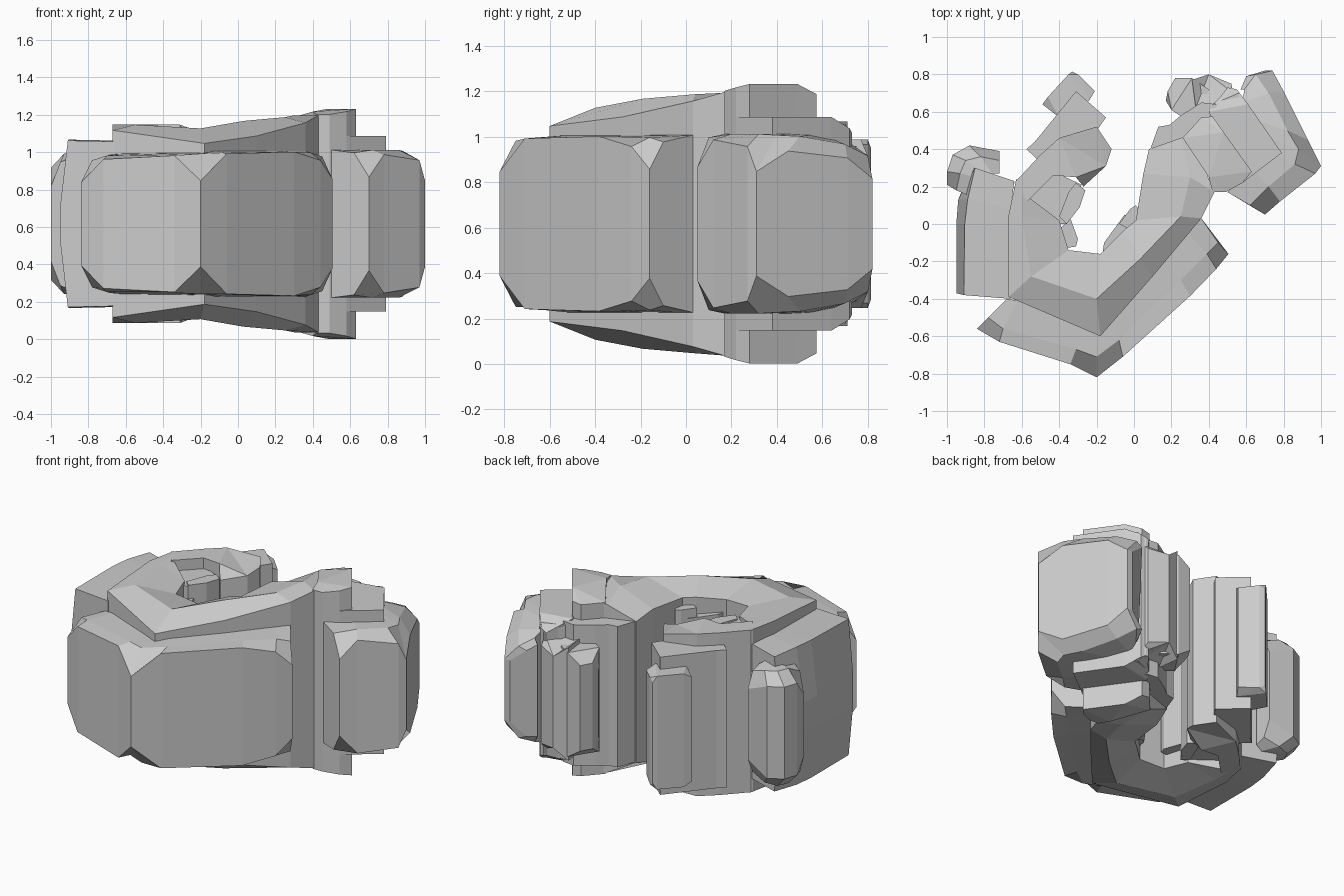
import bpy, bmesh

ZC = 0.617  # height of the horizontal mirror plane


def finish(name, bm):
    bmesh.ops.recalc_face_normals(bm, faces=bm.faces)
    me = bpy.data.meshes.new(name)
    bm.to_mesh(me)
    bm.free()
    ob = bpy.data.objects.new(name, me)
    bpy.context.collection.objects.link(ob)


def loft(name, stations):
    """Skin cross-sections; each is a row of (x, y, half height) mirrored in z."""
    bm = bmesh.new()
    rings = []
    for st in stations:
        up = [bm.verts.new((x, y, ZC + h)) for x, y, h in st]
        lo = [bm.verts.new((x, y, ZC - h)) for x, y, h in reversed(st)]
        rings.append(up + lo)
    n = len(rings[0])
    for a, b in zip(rings, rings[1:]):
        for i in range(n):
            j = (i + 1) % n
            bm.faces.new((a[i], a[j], b[j], b[i]))
    bm.faces.new(rings[0])
    bm.faces.new(rings[-1])
    finish(name, bm)


def slab(name, pts, h):
    """Upright prism; a third value in a point lowers that corner."""
    bm = bmesh.new()
    hs = [p[2] if len(p) > 2 else h for p in pts]
    up = [bm.verts.new((p[0], p[1], ZC + k)) for p, k in zip(pts, hs)]
    lo = [bm.verts.new((p[0], p[1], ZC - k)) for p, k in zip(pts, hs)]
    bm.faces.new(up)
    bm.faces.new(lo[::-1])
    for i in range(len(pts)):
        j = (i + 1) % len(pts)
        bm.faces.new((up[i], lo[i], lo[j], up[j]))
    bmesh.ops.triangulate(bm, faces=[f for f in bm.faces if len(f.verts) > 4])
    finish(name, bm)


# Main curved body, outer edge to inner edge
loft("main_body", [
    [(-.63, .24, .53), (-.60, .19, .53), (-.56, .14, .52)],
    [(-.67, .05, .53), (-.60, .04, .53), (-.40, .02, .48)],
    [(-.67, -.39, .50), (-.55, -.28, .53), (-.35, -.14, .47)],
    [(-.18, -.60, .43), (-.20, -.40, .51), (-.18, -.16, .46)],
    [(.10, -.28, .47), (.03, -.19, .55), (-.05, -.03, .49)],
    [(.36, .03, .54), (.25, .04, .57), (.01, .02, .49)],
    [(.43, .17, .58), (.30, .25, .58), (.05, .27, .50)],
    [(.30, .48, .56), (.25, .46, .55), (.08, .40, .46)],
])

# Wide angled front shell with chamfered outer corners
loft("front_shell", [
    [(-.84, -.56, .22), (-.78, -.50, .34), (-.68, -.40, .37)],
    [(-.72, -.63, .345), (-.70, -.56, .365), (-.62, -.41, .375)],
    [(-.34, -.75, .365), (-.31, -.67, .37), (-.27, -.55, .38)],
    [(-.20, -.82, .23), (-.20, -.71, .375), (-.18, -.56, .38)],
    [(-.06, -.71, .375), (-.08, -.62, .38), (-.12, -.52, .39)],
    [(.30, -.385, .385), (.25, -.30, .385), (.16, -.18, .39)],
    [(.44, -.24, .34), (.39, -.16, .38), (.29, -.05, .39)],
    [(.505, -.16, .24), (.45, -.10, .36), (.36, .03, .39)],
])

# Left shell, bowed outward at mid height, and its rounded end knob
loft("left_shell", [
    [(-.95, -.37, .10), (-.91, -.38, .445), (-.66, -.40, .44)],
    [(-.95, .00, .10), (-.905, .00, .45), (-.66, .00, .445)],
    [(-.94, .13, .10), (-.89, .13, .45), (-.66, .08, .445)],
    [(-.87, .30, .10), (-.85, .30, .44), (-.64, .23, .44)],
])
loft("left_knob", [
    [(-1.0, .21, .20), (-.95, .18, .33), (-.88, .15, .36)],
    [(-1.0, .28, .30), (-.93, .27, .375), (-.84, .25, .38)],
    [(-.97, .37, .30), (-.90, .34, .375), (-.80, .27, .38)],
    [(-.88, .42, .30), (-.82, .36, .365), (-.76, .27, .38)],
    [(-.72, .39, .23), (-.72, .34, .33), (-.72, .27, .35)],
])

# Stepped rear arm
slab("rear_arm_base", [(-.64, .22), (-.50, .37), (-.40, .46), (-.20, .52, .50), (-.12, .40, .50),
                       (-.15, .31, .47), (-.27, .20, .45), (-.31, .25), (-.43, .26), (-.57, .12)], .53)
slab("rear_arm_middle", [(-.575, .40), (-.53, .44), (-.31, .71), (-.15, .57), (-.24, .44), (-.50, .33)], .45)
slab("rear_arm_tip", [(-.49, .64, .34), (-.46, .68), (-.35, .80), (-.33, .815, .33), (-.30, .80, .35),
                      (-.21, .71, .34), (-.24, .66), (-.33, .56), (-.40, .57)], .37)

# Sunken floor and small blocks on the inner side
slab("recess_floor", [(-.59, .10), (-.43, .28), (-.28, .21), (-.36, .0), (-.45, .0)], .46)
slab("inner_block_upper", [(-.40, .04), (-.35, .17), (-.31, .22), (-.26, .18), (-.29, .09), (-.36, .0)], .47)
slab("inner_block_lower", [(-.40, -.03), (-.37, -.13), (-.31, -.12), (-.30, -.08), (-.34, .03)], .38)
slab("inner_strip_front", [(-.17, -.17), (-.16, -.10), (-.05, .05), (.0, .0), (-.08, -.12)], .38)
slab("inner_strip_rear", [(-.08, .0), (-.02, .08), (.01, .10), (.04, .06), (.0, -.04)], .44)

# Layered bands of the right end
slab("right_band_tall", [(.42, .17, .585), (.49, .17, .585), (.58, .22, .60), (.63, .28), (.48, .49),
                         (.42, .575, .57), (.36, .57, .56), (.26, .46, .56), (.40, .25, .60)], .615)
slab("right_band_low", [(.58, .22), (.79, .38), (.61, .64), (.55, .72, .42), (.50, .73, .40),
                        (.40, .60)], .47)

# Large right shell with chamfered edges
loft("right_shell", [
    [(.70, .05, .25), (.62, .10, .38), (.50, .17, .395)],
    [(.78, .12, .37), (.72, .20, .395), (.62, .30, .395)],
    [(.97, .27, .34), (.86, .32, .395), (.74, .38, .395)],
    [(1.0, .31, .23), (.88, .40, .39), (.72, .46, .395)],
    [(.93, .45, .32), (.82, .50, .385), (.66, .55, .39)],
    [(.80, .71, .29), (.72, .70, .35), (.58, .65, .37)],
    [(.74, .82, .20), (.65, .80, .30), (.59, .72, .34)],
    [(.70, .82, .20), (.60, .79, .28), (.57, .72, .30)],
])

# Clustered pads behind the right end
slab("rear_pad_large", [(.17, .66, .22), (.18, .71, .28), (.22, .78, .28), (.31, .78), (.40, .72),
                        (.36, .60), (.26, .57), (.20, .61)], .34)
slab("rear_pad_middle", [(.31, .77), (.40, .80, .30), (.52, .75, .32), (.53, .70), (.46, .60), (.33, .62)], .37)
slab("rear_pad_inner", [(.42, .64), (.52, .73, .40), (.56, .70), (.58, .60), (.48, .50)], .44)
slab("rear_body_step", [(.08, .38), (.13, .52), (.19, .53), (.25, .58), (.36, .65), (.44, .64),
                        (.44, .54), (.24, .40)], .46)
